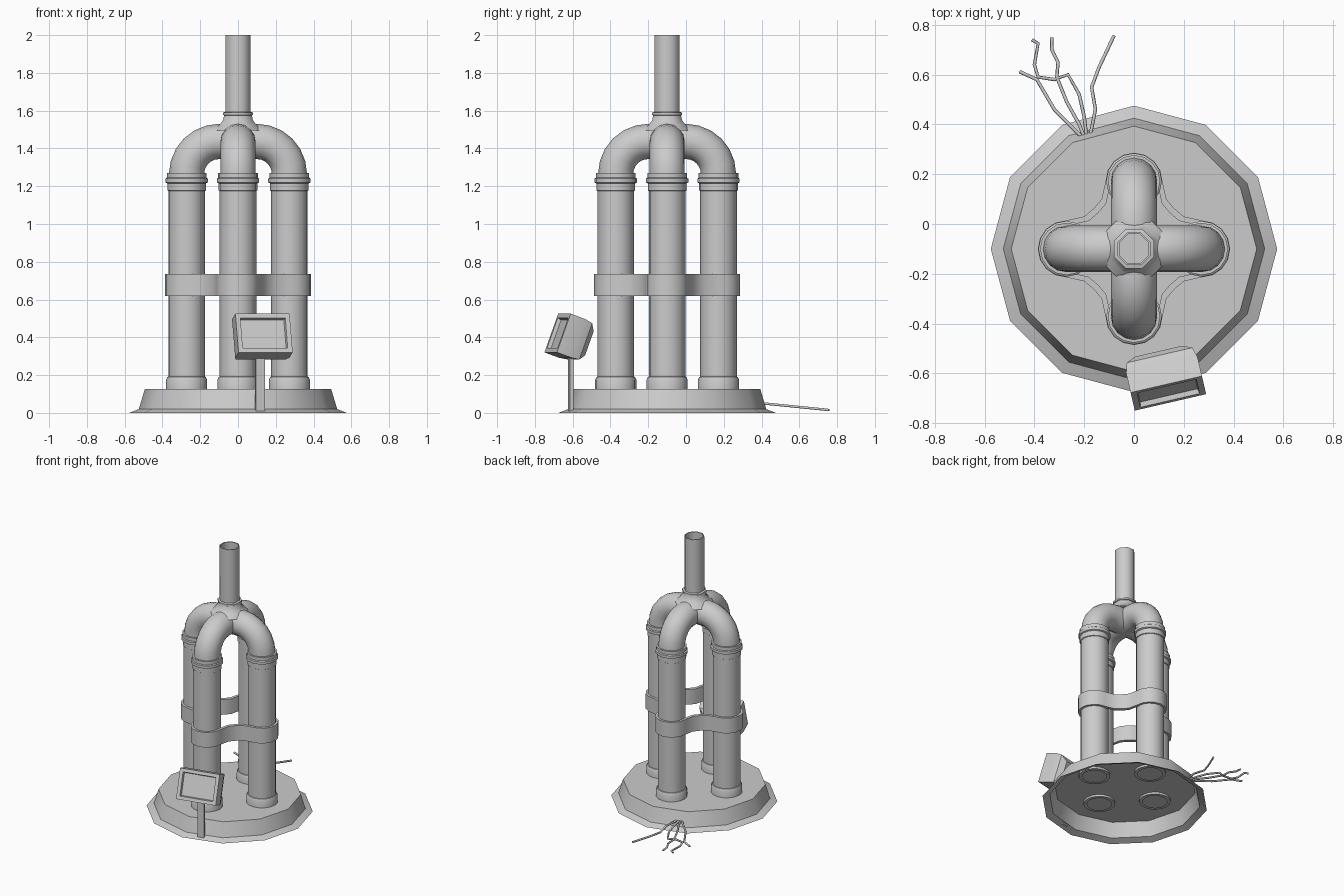
import bpy, bmesh, math
from mathutils import Vector

if "Cube" in bpy.data.objects:
    bpy.data.objects.remove(bpy.data.objects["Cube"])

CY = -0.1      # y of the machine's axis
PR = 0.272     # distance of each column from the axis


def finish(name, bm, angle=40, recalc=False):
    bmesh.ops.remove_doubles(bm, verts=bm.verts, dist=1e-5)
    if recalc:
        bmesh.ops.recalc_face_normals(bm, faces=bm.faces)
    me = bpy.data.meshes.new(name)
    bm.to_mesh(me)
    bm.free()
    ob = bpy.data.objects.new(name, me)
    bpy.context.collection.objects.link(ob)
    smooth(ob, angle)
    return ob


def smooth(ob, angle):
    bpy.ops.object.select_all(action='DESELECT')
    ob.select_set(True)
    bpy.context.view_layer.objects.active = ob
    bpy.ops.object.shade_smooth_by_angle(angle=math.radians(angle))


def bridge(bm, rings, close=False):
    pairs = list(zip(rings, rings[1:])) + ([(rings[-1], rings[0])] if close else [])
    for a, b in pairs:
        n = len(a)
        for i in range(n):
            j = (i + 1) % n
            bm.faces.new((a[i], a[j], b[j], b[i]))


def lathe(name, profile, sides, x=0.0, y=CY, angle=40, turn=0.0):
    bm = bmesh.new()
    rings = []
    for r, z in profile:
        r = max(r, 1e-6)
        rings.append([bm.verts.new((x + r * math.cos(math.tau * i / sides + turn),
                                    y + r * math.sin(math.tau * i / sides + turn), z))
                      for i in range(sides)])
    bridge(bm, rings)
    bmesh.ops.remove_doubles(bm, verts=bm.verts, dist=1e-5)
    bmesh.ops.dissolve_degenerate(bm, edges=bm.edges, dist=1e-6)
    return finish(name, bm, angle)


def tube(name, pts, r, res, angle=50):
    cu = bpy.data.curves.new(name, 'CURVE')
    cu.dimensions = '3D'
    cu.bevel_depth = r
    cu.bevel_resolution = res
    cu.use_fill_caps = True
    sp = cu.splines.new('POLY')
    sp.points.add(len(pts) - 1)
    for p, co in zip(sp.points, pts):
        p.co = (*co, 1)
    ob = bpy.data.objects.new(name, cu)
    bpy.context.collection.objects.link(ob)
    bpy.ops.object.select_all(action='DESELECT')
    ob.select_set(True)
    bpy.context.view_layer.objects.active = ob
    bpy.ops.object.convert(target='MESH')
    smooth(bpy.context.view_layer.objects.active, angle)


# hollow base plate with flange
lathe("base", [(0.575, 0.0), (0.525, 0.02), (0.493, 0.127), (0, 0.127)], 12)

# four columns with foot collars and top flanges
column = [(0.085, 0.112), (0.109, 0.112), (0.109, 0.175), (0.102, 0.19), (0.097, 0.192),
          (0.097, 1.175), (0.102, 1.178), (0.102, 1.215), (0.112, 1.22), (0.112, 1.24),
          (0.105, 1.245), (0.105, 1.27), (0.088, 1.27)]
for k in range(4):
    a = k * math.pi / 2
    lathe(f"column_{k + 1}", column, 16, PR * math.cos(a), CY + PR * math.sin(a))

# two crossing arches joining the columns
half = [(PR, 1.25)] + [(0.1 + 0.172 * math.cos(t), 1.265 + 0.172 * math.sin(t))
                       for t in [math.radians(15 * i) for i in range(7)]]
arch = half + [(-u, z) for u, z in reversed(half)]
tube("arch_side", [(u, CY, z) for u, z in arch], 0.093, 6)
tube("arch_front_back", [(0, CY + u, z) for u, z in arch], 0.093, 6)

# exhaust collar and open stack
lathe("stack_collar", [(0.14, 1.495), (0.105, 1.525), (0.085, 1.55), (0.08, 1.575),
                       (0.086, 1.578), (0.086, 1.59), (0.065, 1.595)], 8, angle=50,
      turn=math.pi / 8)
lathe("stack", [(0.071, 1.58), (0.071, 2.0), (0.064, 2.0), (0.064, 1.545), (0, 1.545)],
      8, angle=50, turn=math.pi / 8)


# clamp band wrapping all four columns
def band_outline(bm, lobe, inset, z):
    ring = []
    for k in range(4):
        c, s = round(math.cos(k * math.pi / 2)), round(math.sin(k * math.pi / 2))
        pts = [(PR + lobe * math.cos(t), lobe * math.sin(t))
               for t in [math.radians(-90 + 22.5 * i) for i in range(9)]]
        pts += [(0.2 - inset, 0.13 - inset), (0.162 - inset, 0.162 - inset),
                (0.13 - inset, 0.2 - inset)]
        ring += [bm.verts.new((u * c - v * s, CY + u * s + v * c, z)) for u, v in pts]
    return ring


bm = bmesh.new()
bridge(bm, [band_outline(bm, 0.114, 0, 0.62), band_outline(bm, 0.114, 0, 0.735),
            band_outline(bm, 0.092, 0.018, 0.735), band_outline(bm, 0.092, 0.018, 0.62)],
       close=True)
finish("clamp_band", bm, 35, True)

# control screen: tilted housing with recessed display
yaw, tilt = math.radians(13), math.radians(20)
U = Vector((math.cos(yaw), math.sin(yaw), 0))
D = Vector((-math.sin(yaw), math.cos(yaw), 0))
Z = Vector((0, 0, 1))
T = D * math.cos(tilt) - Z * math.sin(tilt)
V = D * math.sin(tilt) + Z * math.cos(tilt)
O = Vector((0.138, -0.68, 0.423))
bm = bmesh.new()
rings = []
for hw, hh, t in [(0.118, 0.08, 0.02), (0.122, 0.085, 0.0), (0.147, 0.109, 0.0),
                  (0.147, 0.109, 0.085), (0.135, 0.102, 0.13), (0.098, 0.068, 0.16)]:
    rings.append([bm.verts.new(O + U * sx * hw + V * sy * hh + T * t)
                  for sx, sy in ((-1, -1), (1, -1), (1, 1), (-1, 1))])
bridge(bm, rings)
bm.faces.new(rings[0])
bm.faces.new(rings[-1])
finish("screen_housing", bm, 30, True)

# screen post
bm = bmesh.new()
bmesh.ops.create_cube(bm, size=1)
for v in bm.verts:
    x, y, z = v.co
    v.co = Vector((0.117, -0.61, 0.182)) + U * x * 0.05 + D * y * 0.02 + Z * z * 0.354
finish("screen_post", bm, 30)

# loose cables trailing from the back
cables = [
    [(-0.21, 0.35), (-0.24, 0.38), (-0.32, 0.46), (-0.355, 0.52), (-0.39, 0.58), (-0.46, 0.612)],
    [(-0.2, 0.35), (-0.22, 0.4), (-0.27, 0.49), (-0.31, 0.59), (-0.305, 0.65), (-0.33, 0.7),
     (-0.33, 0.748)],
    [(-0.19, 0.35), (-0.2, 0.43), (-0.22, 0.52), (-0.265, 0.6), (-0.32, 0.58), (-0.385, 0.59),
     (-0.4, 0.64), (-0.385, 0.725), (-0.41, 0.74)],
    [(-0.175, 0.36), (-0.155, 0.46), (-0.17, 0.55), (-0.14, 0.63), (-0.08, 0.757)],
]
for k, pts in enumerate(cables):
    tube(f"cable_{k + 1}", [(x, y, 0.055 - 0.1 * max(0, y - 0.36)) for x, y in pts], 0.007, 1, 70)
